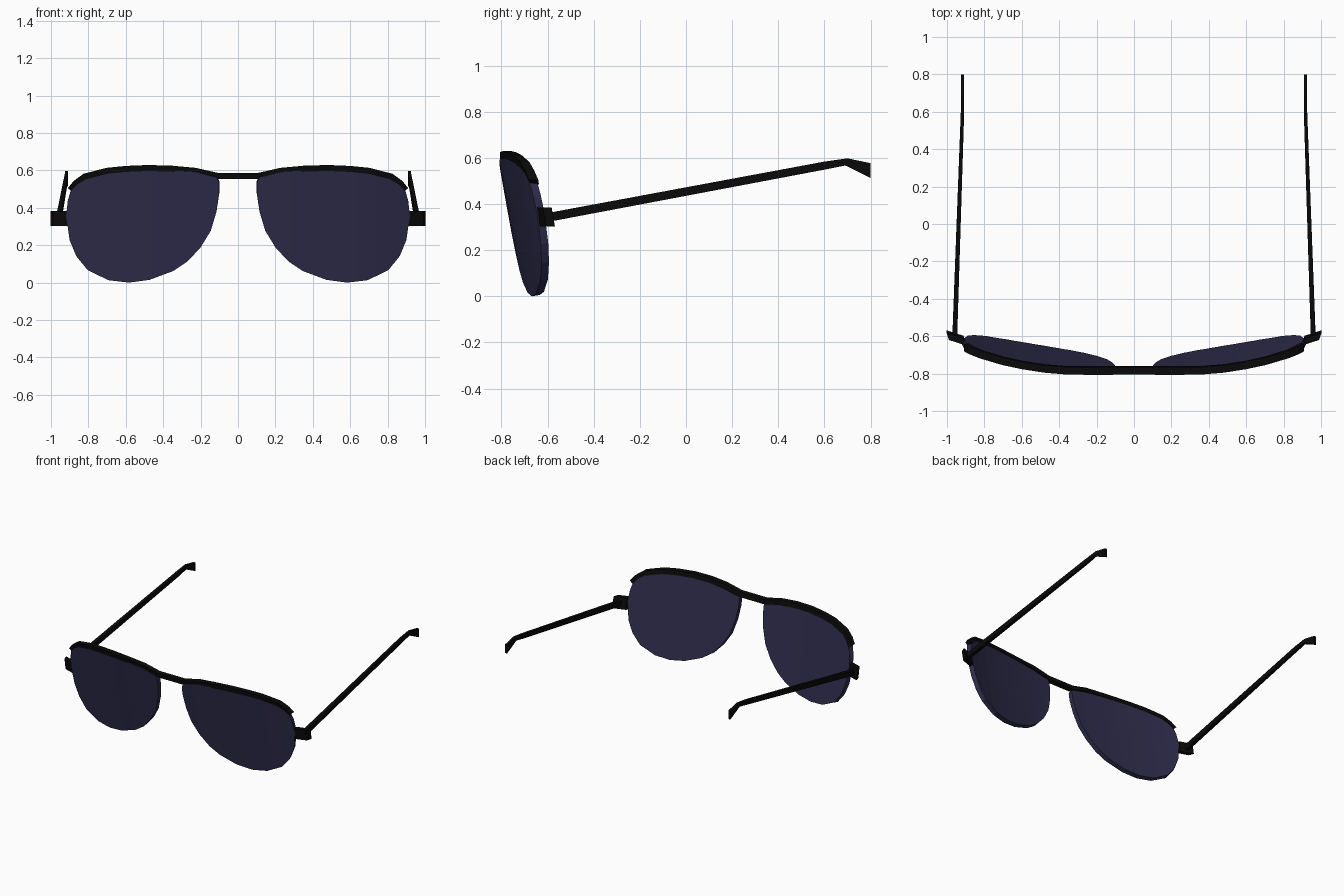
import bpy, bmesh
from mathutils import Vector

if "Cube" in bpy.data.objects:
    bpy.data.objects.remove(bpy.data.objects["Cube"])


def material(name, rgb):
    m = bpy.data.materials.new(name)
    m.diffuse_color = (*rgb, 1)
    m.use_nodes = True
    m.node_tree.nodes["Principled BSDF"].inputs["Base Color"].default_value = m.diffuse_color
    return m


LENS = material("dark_tint", (0.028, 0.026, 0.072))
FRAME = material("black_frame", (0.003, 0.003, 0.003))


def wrap_y(x, z):
    """Depth of the wrapped, tilted front of the glasses."""
    return -0.693 + 0.11 * x**2 + 0.05 * x**4 - 0.175 * z


def finish(name, bm, mat, thickness=0):
    bmesh.ops.recalc_face_normals(bm, faces=bm.faces)
    me = bpy.data.meshes.new(name)
    bm.to_mesh(me)
    bm.free()
    me.materials.append(mat)
    ob = bpy.data.objects.new(name, me)
    bpy.context.collection.objects.link(ob)
    if thickness:
        s = ob.modifiers.new("thickness", 'SOLIDIFY')
        s.thickness, s.offset = thickness, 0
    m = ob.modifiers.new("mirror", 'MIRROR')
    m.use_clip = True
    return ob


def loft(sections, cap_start=True):
    """Skin a list of four-point cross-sections."""
    bm = bmesh.new()
    rings = [[bm.verts.new(p) for p in sec] for sec in sections]
    for a, b in zip(rings, rings[1:]):
        for i in range(4):
            j = (i + 1) % 4
            bm.faces.new((a[i], a[j], b[j], b[i]))
    if cap_start:
        bm.faces.new(rings[0])
    bm.faces.new(rings[-1])
    return bm


# Lenses: teardrop outline, cut into strips and curved
outline = [(0.115, 0.565), (0.10, 0.54), (0.10, 0.48), (0.115, 0.38), (0.145, 0.28),
           (0.20, 0.19), (0.27, 0.115), (0.345, 0.065), (0.47, 0.018), (0.58, 0.003),
           (0.69, 0.016), (0.80, 0.07), (0.86, 0.145), (0.895, 0.23), (0.914, 0.36),
           (0.905, 0.44), (0.885, 0.51), (0.82, 0.565), (0.70, 0.597), (0.48, 0.61),
           (0.23, 0.595)]
bm = bmesh.new()
bm.faces.new([bm.verts.new((x, 0, z)) for x, z in outline])
for i in range(1, 9):
    bmesh.ops.bisect_plane(bm, geom=bm.verts[:] + bm.edges[:] + bm.faces[:],
                           plane_co=(0.1 + 0.09 * i, 0, 0), plane_no=(1, 0, 0))
for v in bm.verts:
    v.co.y = wrap_y(v.co.x, v.co.z)
finish("lenses", bm, LENS, 0.034)

# Brow bar with bridge: square bar along the upper lens edge
path = [(0, 0.57), (0.105, 0.57), (0.23, 0.598), (0.35, 0.609), (0.48, 0.613),
        (0.60, 0.608), (0.70, 0.598), (0.82, 0.567), (0.868, 0.532), (0.897, 0.495)]
sections = []
for i, (x, z) in enumerate(path):
    a, b = path[max(i - 1, 0)], path[min(i + 1, len(path) - 1)]
    t = Vector((b[0] - a[0], b[1] - a[1])).normalized()
    n = Vector((-t.y, t.x)) * 0.016
    y = max(wrap_y(x, z), -0.783)
    sections.append([(x + s * n.x, y + d - 0.17 * s * n.y, z + s * n.y)
                     for s, d in ((-1, -0.02), (1, -0.02), (1, 0.02), (-1, 0.02))])
finish("brow_bar", loft(sections, cap_start=False), FRAME)

# Hinge blocks: short blocks angled back from the lens edge
hinge = []
for x, y in ((0.905, -0.624), (0.996, -0.594)):
    hinge.append([(x + 0.006 * d, y + 0.019 * d - 0.17 * s * 0.041, 0.343 + s * 0.041)
                  for s, d in ((-1, -1), (1, -1), (1, 1), (-1, 1))])
finish("hinges", loft(hinge), FRAME)

# Temple arms: centre x, half width, lower (y, z), upper (y, z)
arms = [(0.958, 0.013, (-0.59, 0.324), (-0.595, 0.362)),
        (0.917, 0.009, (0.60, 0.549), (0.595, 0.583)),
        (0.916, 0.008, (0.69, 0.567), (0.70, 0.598)),
        (0.916, 0.008, (0.80, 0.513), (0.80, 0.577))]
finish("temple_arms", loft([[(x - w, *lo), (x + w, *lo), (x + w, *hi), (x - w, *hi)]
                            for x, w, lo, hi in arms]), FRAME)
